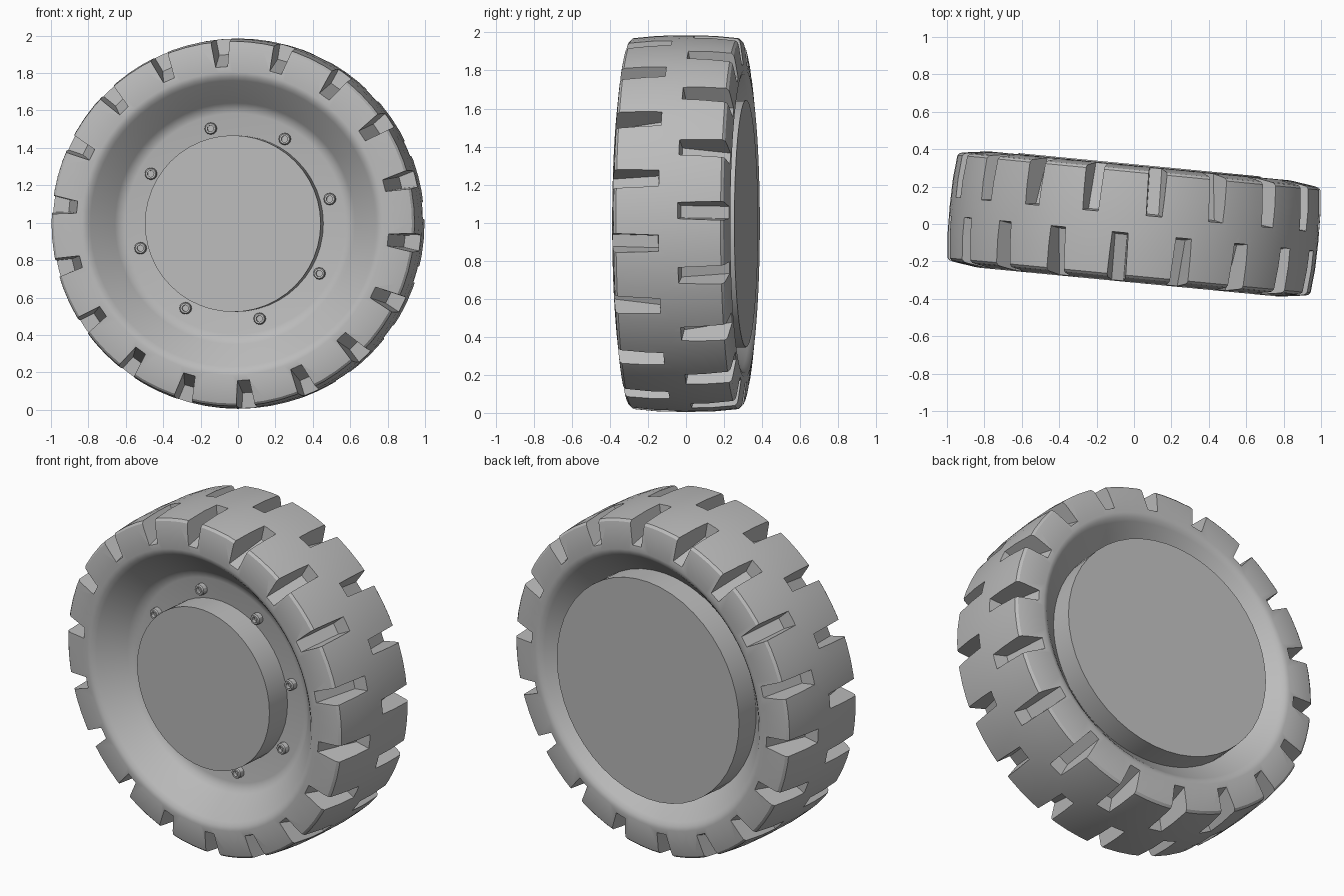
import bpy, bmesh, math
from mathutils import Matrix, Vector

cube = bpy.data.objects.get("Cube")
if cube:
    bpy.data.objects.remove(cube, do_unlink=True)

R = 0.99                      # tyre radius
PLACE = Matrix.Translation((0, 0, R + 0.005)) @ Matrix.Rotation(math.radians(-5.5), 4, 'Z')

grey = bpy.data.materials.new("plain_grey")
grey.use_nodes = True
grey.diffuse_color = (0.5, 0.5, 0.5, 1)
grey.node_tree.nodes["Principled BSDF"].inputs["Base Color"].default_value = (0.5, 0.5, 0.5, 1)


def finish(bm, name):
    """Turn a bmesh into a linked grey object in its final place."""
    bmesh.ops.remove_doubles(bm, verts=bm.verts, dist=1e-5)
    bmesh.ops.recalc_face_normals(bm, faces=bm.faces)
    bm.transform(PLACE)
    mesh = bpy.data.meshes.new(name)
    bm.to_mesh(mesh)
    bm.free()
    mesh.materials.append(grey)
    obj = bpy.data.objects.new(name, mesh)
    bpy.context.collection.objects.link(obj)
    return obj


def activate(obj):
    bpy.ops.object.select_all(action='DESELECT')
    obj.select_set(True)
    bpy.context.view_layer.objects.active = obj


def smooth(obj, angle=30):
    activate(obj)
    bpy.ops.object.shade_smooth_by_angle(angle=math.radians(angle))


def lathe(bm, profile, segments, centre=(0, 0)):
    """Spin (radius, y) points around the y axis through centre (x, z)."""
    cx, cz = centre
    verts = [bm.verts.new((cx + r, y, cz)) for r, y in profile]
    edges = [bm.edges.new(pair) for pair in zip(verts, verts[1:])]
    bmesh.ops.spin(bm, geom=verts + edges, cent=(cx, 0, cz), axis=(0, 1, 0),
                   angle=math.tau, steps=segments, use_duplicate=False)


# Tyre with a dished wheel: half profile from hub centre to tread, then mirrored
half = [(0, 0.135), (0.59, 0.14), (0.625, 0.15), (0.645, 0.17), (0.765, 0.288),
        (0.785, 0.305), (0.81, 0.312), (0.94, 0.294), (0.962, 0.289),
        (0.975, 0.276), (0.987, 0.15), (R, 0)]
profile = [(r, -y) for r, y in half] + [(r, y) for r, y in reversed(half[:-1])]
bm = bmesh.new()
lathe(bm, profile, 72)
tyre = finish(bm, "tyre_and_wheel")

# Tread notches: tapered blocks with a ramped floor, staggered on the two sides
bm = bmesh.new()
for side, start in ((-1, 14), (1, 4)):
    for k in range(18):
        a = math.radians(start + 20 * k)
        radial = Vector((math.cos(a), 0, math.sin(a)))
        tangent = Vector((-math.sin(a), 0, math.cos(a)))
        block = []
        for y, floor, low, high in ((0.36, 0.825, 0.032, 0.062), (0.06, 0.905, 0.032, 0.05)):
            for r, w in ((floor, -low), (floor, low), (1.04, high), (1.04, -high)):
                depth = y if r < 1 else y - 0.015
                block.append(radial * r + tangent * w + Vector((0, side * depth, 0)))
        bmesh.ops.convex_hull(bm, input=[bm.verts.new(p) for p in block])
cutter = finish(bm, "notch_cutter")
cutter.hide_render = True

activate(tyre)
cut = tyre.modifiers.new("notches", 'BOOLEAN')
cut.operation = 'DIFFERENCE'
cut.solver = 'EXACT'
cut.object = cutter
bpy.ops.object.modifier_apply(modifier=cut.name)
bpy.data.objects.remove(cutter, do_unlink=True)
smooth(tyre)

# Hub caps: a small one in front and a large one behind
for name, radius, y in (("front_hub_cap", 0.472, -0.29), ("back_hub_cap", 0.65, 0.318)):
    bm = bmesh.new()
    lathe(bm, [(0, y * 0.3), (radius, y * 0.3), (radius, y), (0, y)], 48)
    smooth(finish(bm, name))

# Ring of eight socket-head bolts around the front cap
bm = bmesh.new()
bolt = [(0, -0.12), (0.032, -0.12), (0.032, -0.169), (0.027, -0.176),
        (0.017, -0.176), (0.017, -0.155), (0, -0.155)]
for k in range(8):
    a = math.radians(14.5 + 45 * k)
    lathe(bm, bolt, 12, (0.525 * math.cos(a), 0.525 * math.sin(a)))
smooth(finish(bm, "wheel_bolts"))
